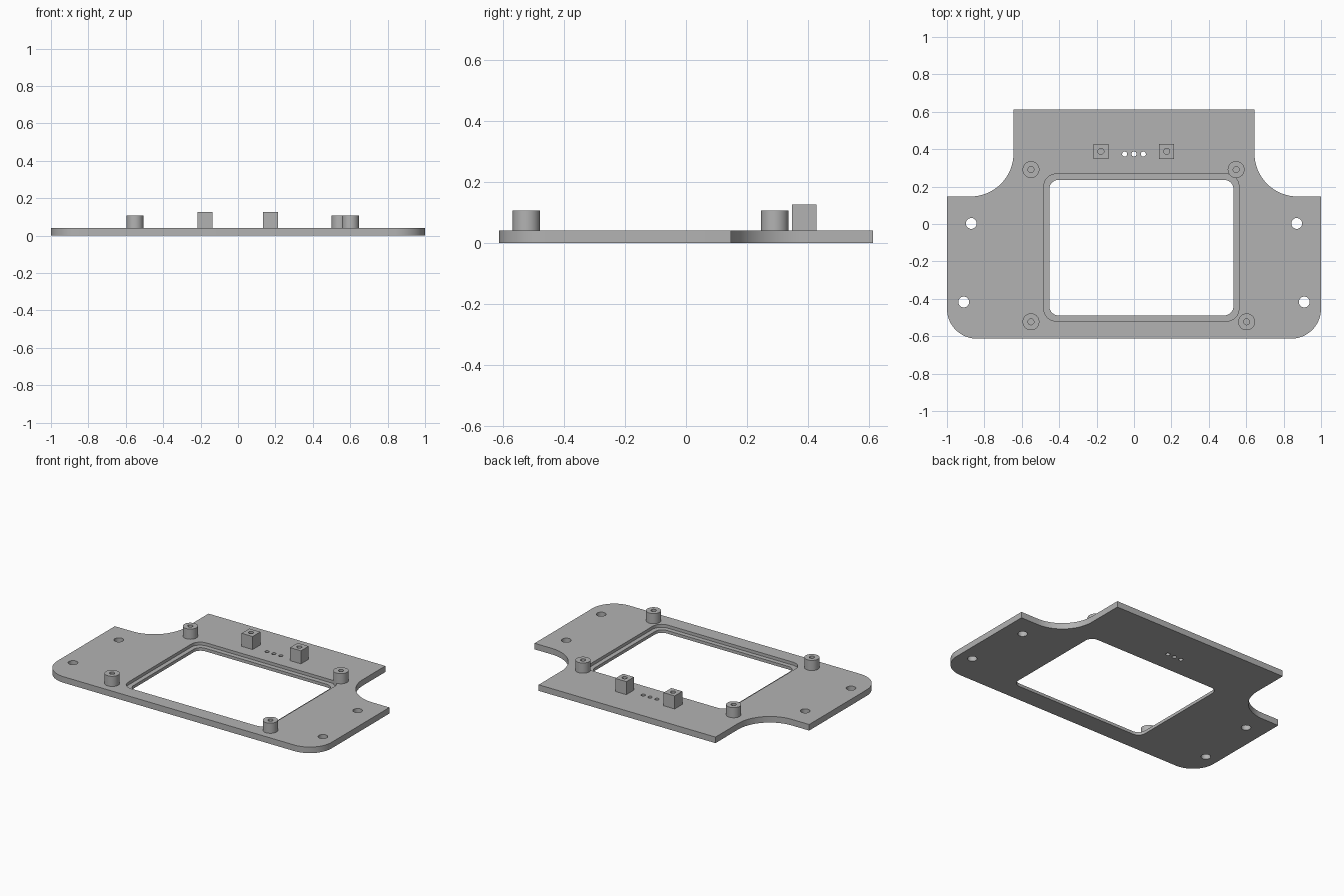
import bpy, bmesh
from math import sin, cos, pi, radians

if "Cube" in bpy.data.objects:
    bpy.data.objects.remove(bpy.data.objects["Cube"], do_unlink=True)

GREY = (0.45, 0.45, 0.45, 1)
mat = bpy.data.materials.new("plain grey")
mat.use_nodes = True
mat.diffuse_color = GREY
mat.node_tree.nodes["Principled BSDF"].inputs["Base Color"].default_value = GREY

THICK = 0.04      # plate thickness
LEDGE = 0.02      # height of the window ledge


def arc(cx, cy, r, start, end, n=16):
    return [(cx + r * cos(radians(start + (end - start) * i / n)),
             cy + r * sin(radians(start + (end - start) * i / n))) for i in range(n + 1)]


def circle(x, y, r, n=32):
    return arc(x, y, r, 0, 360, n)[:-1]


def rounded_rect(x0, x1, y0, y1, r):
    return (arc(x1 - r, y1 - r, r, 0, 90, 8) + arc(x0 + r, y1 - r, r, 90, 180, 8)
            + arc(x0 + r, y0 + r, r, 180, 270, 8) + arc(x1 - r, y0 + r, r, 270, 360, 8))


def square(x, y, h):
    return [(x - h, y - h), (x + h, y - h), (x + h, y + h), (x - h, y + h)]


def prism(name, outline, z0, z1):
    """Extrude a counter-clockwise outline from z0 to z1."""
    bm = bmesh.new()
    face = bm.faces.new([bm.verts.new((x, y, z0)) for x, y in outline])
    top = bmesh.ops.extrude_face_region(bm, geom=[face])["geom"]
    bmesh.ops.translate(bm, vec=(0, 0, z1 - z0),
                        verts=[v for v in top if isinstance(v, bmesh.types.BMVert)])
    bmesh.ops.recalc_face_normals(bm, faces=bm.faces)
    mesh = bpy.data.meshes.new(name)
    bm.to_mesh(mesh)
    bm.free()
    mesh.materials.append(mat)
    obj = bpy.data.objects.new(name, mesh)
    bpy.context.collection.objects.link(obj)
    return obj


def cut(obj, outline, z0, z1):
    """Cut a prism out of an object and discard the cutter."""
    cutter = prism("cutter", outline, z0, z1)
    cutter.hide_render = True
    mod = obj.modifiers.new("cut", "BOOLEAN")
    mod.operation = "DIFFERENCE"
    mod.solver = "EXACT"
    mod.object = cutter
    bpy.context.view_layer.objects.active = obj
    bpy.ops.object.modifier_apply(modifier=mod.name)
    bpy.data.objects.remove(cutter, do_unlink=True)


def finish(obj):
    bpy.ops.object.select_all(action="DESELECT")
    obj.select_set(True)
    bpy.context.view_layer.objects.active = obj
    bpy.ops.object.shade_smooth_by_angle(angle=radians(30))


# Plate: rounded front corners, scooped shoulders, square rear tab
half = (arc(0.84, -0.453, 0.16, -90, 0) + [(1, 0.147)]
        + arc(0.875, 0.378, 0.231, 270, 180, 24) + [(0.644, 0.613)])
plate = prism("base_plate", half + [(-x, y) for x, y in reversed(half)], 0, THICK)

# Window with a recessed ledge
cut(plate, rounded_rect(-0.482, 0.561, -0.519, 0.267, 0.065), LEDGE, 0.1)
cut(plate, rounded_rect(-0.453, 0.532, -0.489, 0.236, 0.05), -0.1, 0.1)

# Mounting holes and indicator holes
for side in (-1, 1):
    for x, y in ((0.87, 0.003), (0.91, -0.417)):
        cut(plate, circle(side * x, y, 0.029), -0.1, 0.1)
for x in (-0.05, 0, 0.05):
    cut(plate, circle(x, 0.374, 0.0135, 24), -0.1, 0.1)
finish(plate)

# Round standoffs with blind screw holes
for name, x, y in (("rear_right", -0.551, 0.291), ("rear_left", 0.546, 0.291),
                   ("front_right", -0.551, -0.523), ("front_left", 0.602, -0.523)):
    boss = prism(name + "_standoff", circle(x, y, 0.045, 40), LEDGE, 0.107)
    cut(boss, circle(x, y, 0.016, 24), THICK, 0.2)
    finish(boss)

# Square posts with blind screw holes
for name, x in (("right", -0.177), ("left", 0.175)):
    post = prism(name + "_square_post", square(x, 0.388, 0.04), LEDGE, 0.126)
    cut(post, circle(x, 0.388, 0.016, 24), THICK, 0.2)
    finish(post)
